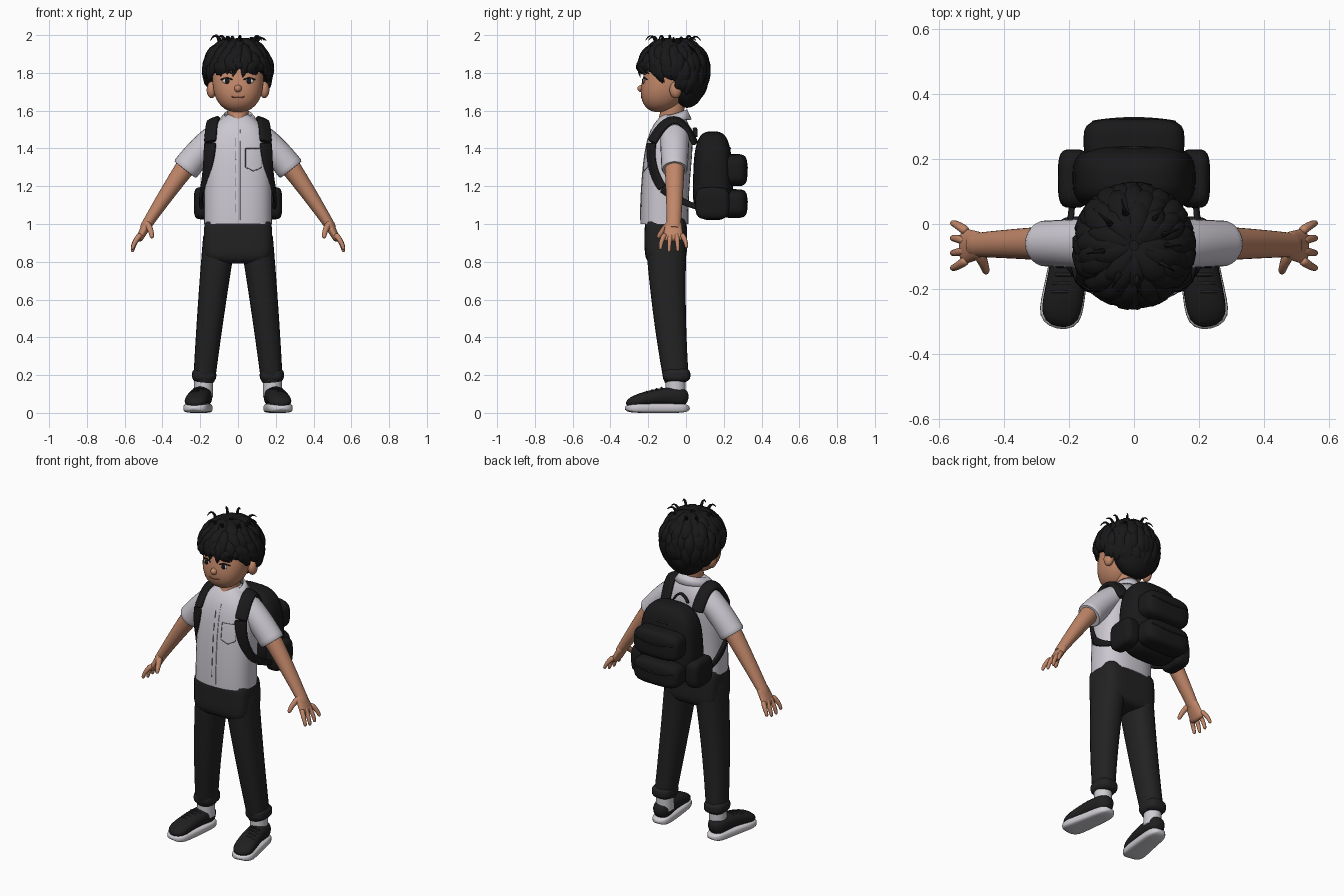
import bpy, bmesh, math, random
from math import sin, cos, pi, radians
from mathutils import Vector, Matrix
from mathutils.bvhtree import BVHTree

random.seed(4)
default_cube = bpy.data.objects.get("Cube")
if default_cube:
    bpy.data.objects.remove(default_cube)
SIDEWAYS, DEPTH, UP = Matrix.Identity(3)


def material(name, red, green, blue):
    mat = bpy.data.materials.new(name)
    mat.use_nodes = True
    mat.diffuse_color = (red, green, blue, 1)
    shader = mat.node_tree.nodes["Principled BSDF"]
    shader.inputs["Base Color"].default_value = mat.diffuse_color
    shader.inputs["Roughness"].default_value = .8
    return mat


SKIN = material("warm skin", .53, .24, .14)
HAIR = material("black hair", .009, .009, .01)
SHIRT = material("pale shirt", .6, .57, .63)
SEAM = material("grey seam", .16, .15, .17)
TROUSERS = material("charcoal trousers", .016, .016, .017)
PACK = material("black pack", .01, .01, .011)
SHOE = material("black shoe", .014, .014, .015)
WHITE = material("white rubber", .62, .6, .64)
LIP = material("brown lip", .24, .08, .05)


def finish(bm, name, mat):
    """Turn a bmesh into a smooth object; return a tree for projecting details."""
    bmesh.ops.recalc_face_normals(bm, faces=bm.faces)
    tree = BVHTree.FromBMesh(bm)
    mesh = bpy.data.meshes.new(name)
    bm.to_mesh(mesh)
    bm.free()
    mesh.materials.append(mat)
    mesh.shade_smooth()
    mesh.set_sharp_from_angle(angle=radians(50))
    part = bpy.data.objects.new(name, mesh)
    bpy.context.scene.collection.objects.link(part)
    return tree


def sweep(bm, stations, ref=DEPTH, sides=24, power=2):
    """Loft superellipse rings; station = point, half width, half depth along ref."""
    rings = []
    last = len(stations) - 1
    for i, (point, width, depth) in enumerate(stations):
        along = (stations[min(i + 1, last)][0] - stations[max(i - 1, 0)][0]).normalized()
        facing = ref(point) if callable(ref) else ref
        facing = (facing - along * facing.dot(along)).normalized()
        across = facing.cross(along)
        ring = []
        for k in range(sides):
            angle = 2 * pi * k / sides
            c, w = (math.copysign(abs(e) ** (2 / power), e) for e in (cos(angle), sin(angle)))
            ring.append(bm.verts.new(point + across * width * c + facing * depth * w))
        rings.append(ring)
    for low, high in zip(rings, rings[1:]):
        for k in range(sides):
            after = (k + 1) % sides
            bm.faces.new((low[k], low[after], high[after], high[k]))
    bm.faces.new(rings[0])
    bm.faces.new(rings[-1])


def bend(start, middle, end, width, depth, side=1, cap=99, steps=16):
    """Stations on a quadratic curve; a lower cap value rounds the ends more."""
    mirror = Vector((side, 1, 1))
    start, middle, end = (Vector(p) * mirror for p in (start, middle, end))
    stations = []
    for i in range(steps + 1):
        t = (1 - cos(pi * i / steps)) / 2
        point = start.lerp(middle, t).lerp(middle.lerp(end, t), t)
        close = max(1 - abs(2 * t - 1) ** cap, .001) ** .5
        stations.append((point, *(close * (a + (b - a) * t) for a, b in (width, depth))))
    return stations


def tube(name, mat, stations, **shape):
    bm = bmesh.new()
    sweep(bm, stations, **shape)
    return finish(bm, name, mat)


def pillow(name, mat, centre, size, power=2, taper=0, lean=0):
    """Superellipsoid, optionally tapered and leaning with height."""
    bm = bmesh.new()
    bmesh.ops.create_uvsphere(bm, u_segments=40, v_segments=24, radius=1)
    for vert in bm.verts:
        p = vert.co / sum(abs(c) ** power for c in vert.co) ** (1 / power)
        wide = 1 + taper * p.z
        vert.co = Vector(centre) + Vector(size) * Vector((p.x * wide, p.y * wide, p.z))
        vert.co.y += lean * p.z
    return finish(bm, name, mat)


def front(tree, x, z):
    """Point on the front of a surface."""
    return tree.ray_cast(Vector((x, -1, z)), DEPTH)[0]


def seam(name, mat, tree, corners, radius=.003):
    """Thin line laid on the front of a surface."""
    points = [Vector(a).lerp(Vector(b), k / 6) for a, b in zip(corners, corners[1:]) for k in range(6)]
    points.append(Vector(corners[-1]))
    tube(name, mat, [(front(tree, *p), radius, radius) for p in points], sides=6)


# Shirt body, placket, pocket and collar
stations = []
for i in range(25):
    t = i / 24
    full = 1 - t ** 8
    stations.append((Vector((0, -.115 + .055 * t * t, 1 + .58 * t)), .05 + .13 * full, .05 + .077 * full))
torso = tube("shirt_body", SHIRT, stations, power=2.5, sides=36)
for i in range(6):
    z = 1.06 + i * .07
    seam("placket_stitch", SEAM, torso, [(-.012, z), (-.012, z + .045)], .0025)
seam("placket_edge", SHIRT, torso, [(.014, 1.02), (.014, 1.5)])
left, right, top, low = .04, .125, 1.4, 1.3
seam("chest_pocket", SEAM, torso, [(left, top), (left, low), ((left + right) / 2, low - .02),
                                   (right, low), (right, top), (left, top)], .002)
bm = bmesh.new()
previous = None
for i in range(33):
    angle = radians(158) * (i / 16 - 1)
    ahead = (1 - cos(angle)) / 2
    pair = []
    for turn, radius, z in ((angle, .066 + .017 * ahead, 1.607 - .045 * ahead),
                            (angle * .9, .09 + .034 * ahead, 1.555 - .06 * ahead ** 3)):
        pair.append(bm.verts.new((sin(turn) * radius, cos(turn) * radius - .06, z)))
    if previous:
        bm.faces.new((*previous, *reversed(pair)))
    previous = pair
finish(bm, "collar", SHIRT)
bpy.data.objects["collar"].modifiers.new("thickness", "SOLIDIFY").thickness = .008
tube("neck", SKIN, bend((0, -.1, 1.5), (0, -.07, 1.56), (0, -.065, 1.68), (.05, .06), (.065, .06)))

# Head and face
head = pillow("head", SKIN, (0, -.1, 1.767), (.135, .13, .175), power=2.3, lean=.04)
pillow("nose", SKIN, (0, -.233, 1.717), (.02, .024, .02))
seam("mouth", LIP, head, [(-.034, 1.675), (-.015, 1.669), (.015, 1.669), (.034, 1.675)])
for side, s in (("left", 1), ("right", -1)):
    eye = front(head, s * .058, 1.757)
    pillow(side + "_eye_white", WHITE, eye, (.024, .006, .014))
    pillow(side + "_iris", HAIR, eye - DEPTH * .003, (.013, .006, .015))
    for name, rise in (("_eyelid", .007), ("_brow", .04)):
        z = eye.z + rise
        seam(side + name, HAIR, head, [(s * .03, z), (s * .058, z + .01), (s * .09, z)], .004)
    pillow(side + "_ear", SKIN, (s * .14, -.055, 1.71), (.026, .032, .044))

# Hair: a cap, a nape and layers of tapered locks flowing from the crown
crown = Vector((0, -.066, 1.82))
bm = bmesh.new()
bmesh.ops.create_uvsphere(bm, u_segments=32, v_segments=20, radius=1,
                          matrix=Matrix.Translation(crown) @ Matrix.Diagonal((.162, .172, .15, 1)))
cut = bmesh.ops.bisect_plane(bm, geom=bm.verts[:] + bm.edges[:] + bm.faces[:],
                             plane_co=(0, -.24, 1.835), plane_no=(0, .1, .24), clear_inner=True)
bmesh.ops.holes_fill(bm, edges=[e for e in cut["geom_cut"] if isinstance(e, bmesh.types.BMEdge)])
finish(bm, "hair_cap", HAIR)
pillow("hair_nape", HAIR, (0, .005, 1.755), (.138, .098, .14))
bm = bmesh.new()
for layer in range(5):
    start = 5 + 23 * layer
    count = 14 + 5 * layer
    for k in range(count):
        around = 2 * pi * (k + random.uniform(-.3, .3)) / count
        back = sin(around)
        limit = 114 + back * (40 if back > 0 else 17)
        if start > limit - 18:
            continue
        end = min(start + random.uniform(45, 60), limit + random.uniform(-7, 5))
        turn = random.uniform(-.14, .14)
        if back < -.2:  # fringe parts to either side
            turn += math.copysign(.2, cos(around) - .25)
        lift = random.uniform(.03, .12)
        size = random.uniform(.034, .046)
        lock = []
        for j in range(11):
            t = j / 10
            polar = radians(start + (end - start) * t)
            spin = around + turn * t * t
            out = .975 + .06 * sin(pi * t) + lift * t * t
            drop = .155 if polar < pi / 2 else .2
            point = Vector((.168 * sin(polar) * cos(spin), .175 * sin(polar) * sin(spin), drop * cos(polar)))
            width = max(size * (1 - t * t) * (t + .5), .001)
            lock.append((crown + point * out, width, width / 2))
        sweep(bm, lock, ref=lambda p: p - crown, sides=6)
for k in range(9):  # loose curls on the crown
    out = Vector((cos(k * 2.4), sin(k * 2.4), 0))
    root = crown + out * .09 + UP * .12
    sweep(bm, bend(root, root + out * .02 + UP * random.uniform(.07, .1), root + out * .06 + UP * .03,
                   (.013, .002), (.01, .002), steps=8), sides=6)
finish(bm, "hair_locks", HAIR)

# Trouser seat
pillow("trouser_seat", TROUSERS, (0, -.107, .92), (.18, .112, .13), power=5)

for side, s in (("left", 1), ("right", -1)):
    # Sleeve, arm and hand
    tube(side + "_sleeve", SHIRT, bend((.1, -.06, 1.47), (.17, -.06, 1.43), (.283, -.06, 1.285),
                                       (.07, .075), (.08, .07), s))
    tube(side + "_arm", SKIN, bend((.25, -.06, 1.34), (.38, -.06, 1.16), (.5, -.065, .97),
                                   (.056, .026), (.054, .036), s))
    bm = bmesh.new()
    sweep(bm, bend((.47, -.063, 1.02), (.5, -.07, .96), (.53, -.067, .91), (.027, .018), (.04, .058), s, cap=9))
    for k in range(4):
        y = -.11 + .029 * k
        spread = .017 * (k - 1.5)
        tip = .85 + .008 * (k - 1.3) ** 2
        sweep(bm, bend((.515, y, .945), (.55, y + spread, .91), (.56, y + spread, tip),
                       (.016, .009), (.015, .009), s, cap=12), sides=10)
    sweep(bm, bend((.485, -.08, 1), (.46, -.12, .98), (.455, -.15, .925), (.02, .011), (.02, .011), s, cap=12), sides=10)
    finish(bm, side + "_hand", SKIN)

    # Leg, cuff, sock and shoe
    tube(side + "_trouser_leg", TROUSERS, bend((.095, -.106, .95), (.145, -.1, .55), (.18, -.05, .16),
                                               (.088, .057), (.11, .066), s), power=2.3)
    pillow(side + "_cuff", TROUSERS, (s * .179, -.05, .2), (.064, .073, .04), power=3)
    tube(side + "_sock", WHITE, bend((s * .182, -.055, .08), (s * .182, -.055, .13), (s * .182, -.055, .19),
                                     (.05, .05), (.053, .053)))
    tube(side + "_sole", WHITE, bend((.183, .02, .025), (.2, -.14, .025), (.235, -.322, .025),
                                     (.053, .071), (.025, .025), s, cap=7), ref=UP, power=4)
    tube(side + "_shoe_upper", SHOE, bend((.183, .012, .075), (.2, -.14, .11), (.233, -.315, .045),
                                          (.053, .064), (.056, .03), s, cap=7), ref=UP, power=2.4)
    for i in range(4):
        lace = Vector((s * (.202 + i * .006), -.13 - i * .026, .134 - i * .007))
        reach = SIDEWAYS * .036 - UP * .01
        tube(side + "_lace", TROUSERS, bend(lace - SIDEWAYS * .036 - UP * .01, lace + UP * .01, lace + reach,
                                            (.005, .005), (.005, .005)), ref=UP, sides=8)

    # Shoulder strap in three runs, and a side pocket
    chest, rib = (.148, -.182, 1.43), (.185, -.125, 1.19)
    bm = bmesh.new()
    for a, b, c, width, depth in (
            ((.11, .05, 1.42), (.13, -.055, 1.675), chest, (.036, .036), (.014, .015)),
            (chest, (.153, -.2, 1.3), rib, (.036, .024), (.015, .011)),
            (rib, (.205, -.04, 1.12), (.19, .06, 1.09), (.024, .014), (.011, .008))):
        sweep(bm, bend(a, b, c, width, depth, s), sides=16, power=3,
              ref=lambda p: p - Vector((s * .08, -.08, min(p.z, 1.42))))
    finish(bm, side + "_strap", PACK)
    pillow(side + "_side_pocket", PACK, (s * .187, .14, 1.11), (.047, .09, .085), power=4)

# Backpack body, pockets, lid seam and handle
pillow("pack_body", PACK, (0, .142, 1.255), (.186, .104, .235), power=3.2, taper=-.08)
for name, z, high in (("upper", 1.285, .085), ("lower", 1.108, .076)):
    pillow(name + "_pocket", PACK, (0, .255, z), (.155, .07, high), power=4)
    edge = z + high / 3
    tube(name + "_pocket_flap", TROUSERS, bend((-.13, .312, edge), (0, .335, edge - .03), (.13, .312, edge),
                                               (.006, .006), (.005, .005)), ref=UP, sides=8)
tube("lid_seam", TROUSERS, bend((-.15, .2, 1.37), (0, .265, 1.43), (.15, .2, 1.37),
                                (.006, .006), (.006, .006)), ref=UP, sides=8)
tube("carry_handle", PACK, bend((-.05, .05, 1.46), (0, .045, 1.55), (.05, .05, 1.46),
                                (.012, .012), (.006, .006)), ref=UP, sides=8)
